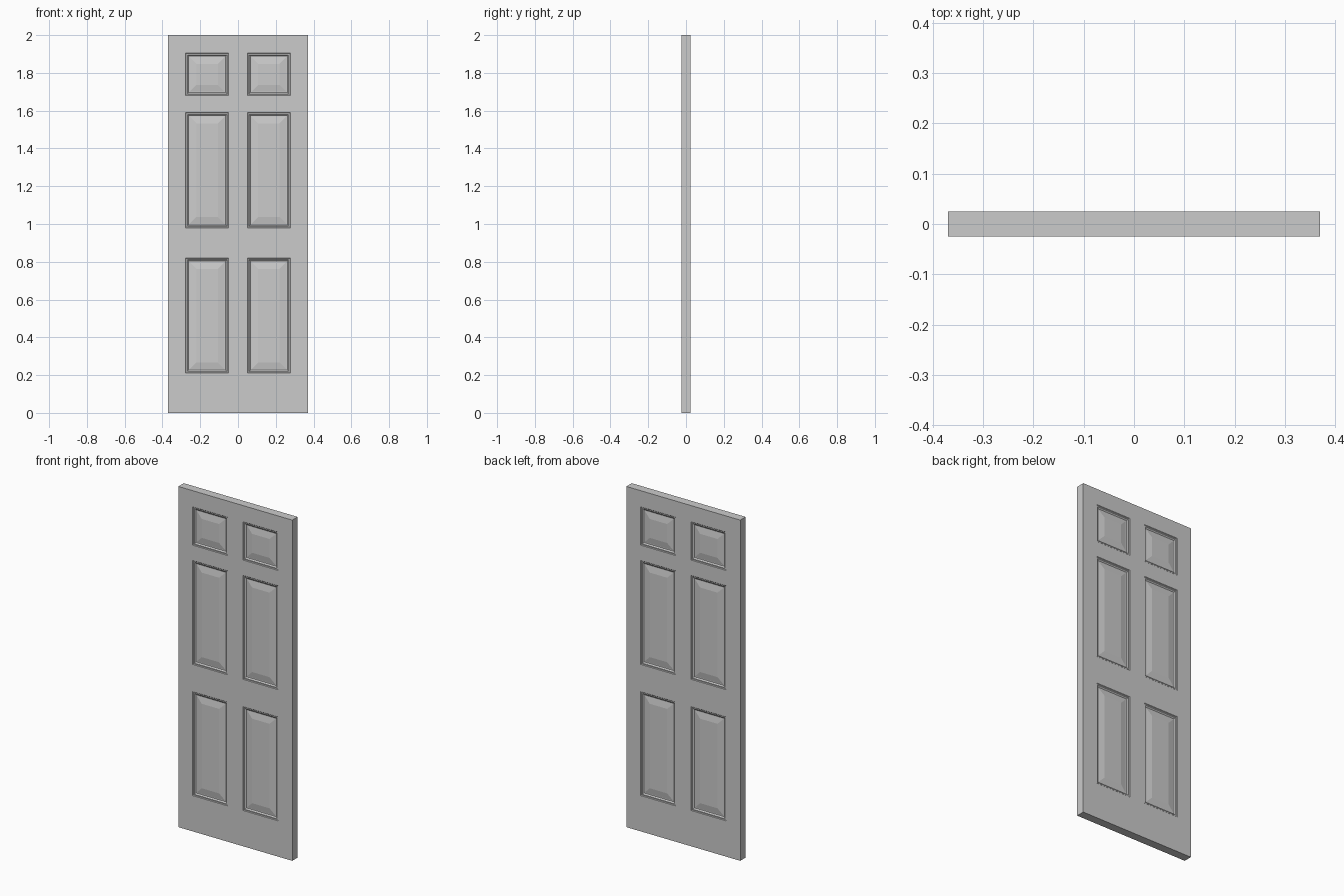
import bpy, bmesh
from mathutils import Matrix

if "Cube" in bpy.data.objects:
    bpy.data.objects.remove(bpy.data.objects["Cube"])

# Stile and rail lines: panels occupy the odd cells of this grid
XS = [-0.37, -0.277, -0.05, 0.05, 0.277, 0.37]
ZS = [0, 0.21, 0.82, 0.98, 1.59, 1.68, 1.905, 2.0]
HALF = 0.025
# Panel moulding: successive insets (width, depth change)
MOULDING = [(0.003, -0.003), (0.006, 0.0), (0.007, -0.006),
            (0.005, 0.0), (0.036, 0.006)]

bm = bmesh.new()


def door_face():
    """Gridded front sheet with six raised-and-fielded panels."""
    verts = [[bm.verts.new((x, -HALF, z)) for z in ZS] for x in XS]
    faces, panels = [], []
    for i in range(len(XS) - 1):
        for j in range(len(ZS) - 1):
            f = bm.faces.new((verts[i][j], verts[i + 1][j],
                              verts[i + 1][j + 1], verts[i][j + 1]))
            faces.append(f)
            if i % 2 and j % 2:
                panels.append(f)
    bm.normal_update()
    for width, depth in MOULDING:
        for f in panels:
            bmesh.ops.inset_region(bm, faces=[f], thickness=width,
                                   depth=depth, use_even_offset=True)
            bm.normal_update()


# Front sheet, then the same sheet turned round for the back
door_face()
front = bm.verts[:] + bm.edges[:] + bm.faces[:]
copy = bmesh.ops.duplicate(bm, geom=front)["geom"]
bmesh.ops.rotate(bm, verts=[g for g in copy if isinstance(g, bmesh.types.BMVert)],
                 cent=(0, 0, 0), matrix=Matrix.Rotation(3.14159265, 3, 'Z'))

# Edges of the slab
rim = [e for e in bm.edges if e.is_boundary]
bmesh.ops.bridge_loops(bm, edges=rim)
bmesh.ops.recalc_face_normals(bm, faces=bm.faces[:])

mesh = bpy.data.meshes.new("door_panel")
bm.to_mesh(mesh)
bm.free()
door = bpy.data.objects.new("door_panel", mesh)
bpy.context.collection.objects.link(door)
